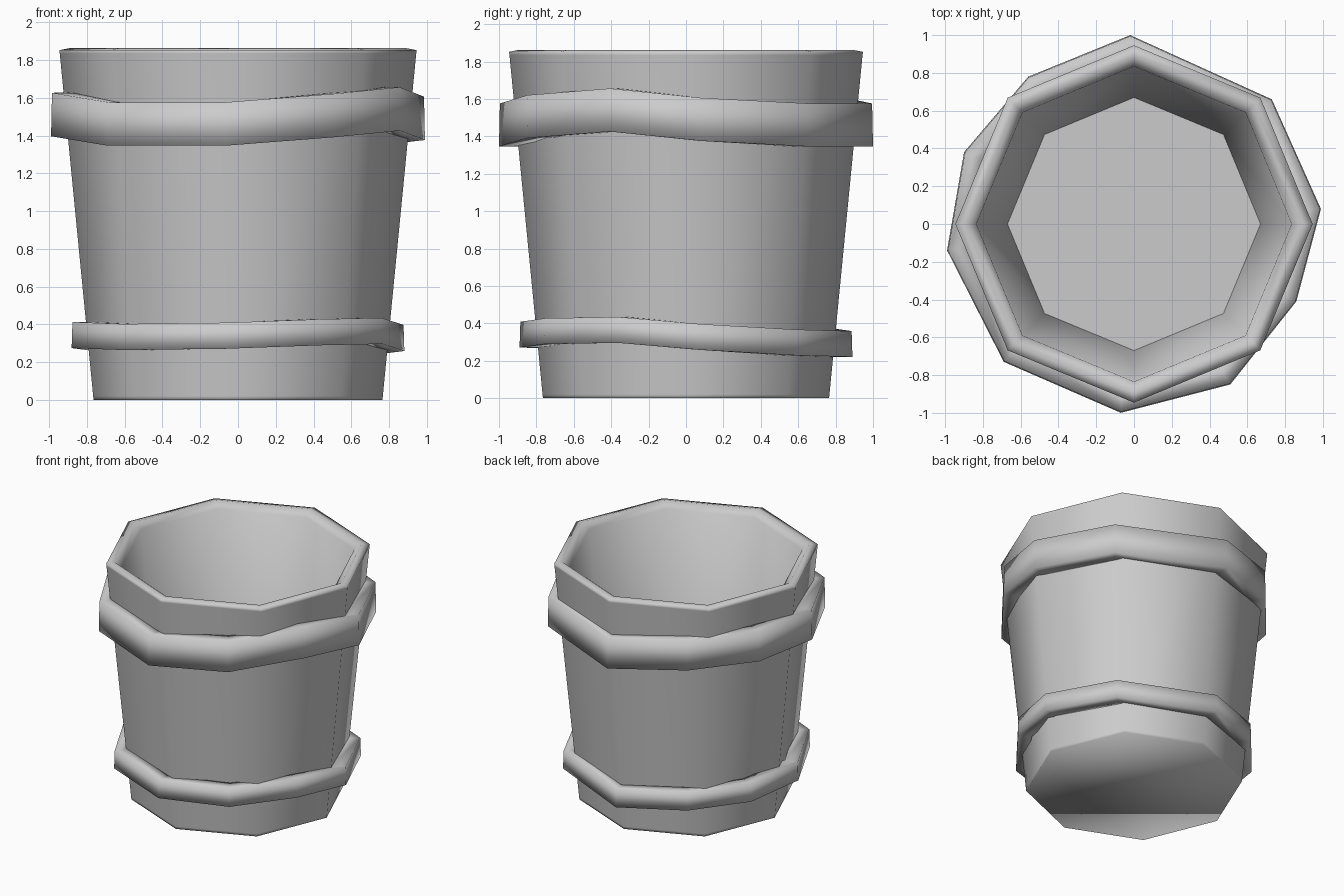
import bpy, bmesh
from math import cos, sin, tau

cube = bpy.data.objects.get("Cube")
if cube:
    bpy.data.objects.remove(cube, do_unlink=True)

SIDES = 8

grey = bpy.data.materials.new("plain_grey")
grey.use_nodes = True
grey.diffuse_color = (0.6, 0.6, 0.6, 1)
grey.node_tree.nodes["Principled BSDF"].inputs["Base Color"].default_value = (0.6, 0.6, 0.6, 1)


def finish(name, bm):
    """Turn a bmesh into a smooth-shaded, coloured object."""
    bmesh.ops.recalc_face_normals(bm, faces=bm.faces)
    for face in bm.faces:
        face.smooth = True
    mesh = bpy.data.meshes.new(name)
    bm.to_mesh(mesh)
    bm.free()
    mesh.materials.append(grey)
    obj = bpy.data.objects.new(name, mesh)
    bpy.context.collection.objects.link(obj)


def bridge(bm, a, b):
    """Join two closed loops of equal length with quads."""
    n = len(a)
    for i in range(n):
        j = (i + 1) % n
        bm.faces.new((a[i], a[j], b[j], b[i]))


def octagon(bm, radius, z):
    return [bm.verts.new((radius * cos(tau * i / SIDES), radius * sin(tau * i / SIDES), z))
            for i in range(SIDES)]


# Tapered body: outer wall with support loops, ridged rim, thick inner wall and floor
bm = bmesh.new()
profile = [(0.765, 0), (0.767, 0.02), (0.944, 1.835), (0.946, 1.852),
           (0.89, 1.863), (0.835, 1.82), (0.67, 0.09)]
loops = [octagon(bm, r, z) for r, z in profile]
for lower, upper in zip(loops, loops[1:]):
    bridge(bm, lower, upper)
bm.faces.new(loops[0])
floor = bm.faces.new(loops[-1])
# The inside floor meets the wall in a crisp edge
for edge in floor.edges:
    edge.smooth = False
finish("bucket_body", bm)

# Uneven hoop path: x, y and how far the band rises there
HOOP = [(-0.02, 1.0, 0), (0.73, 0.66, 0), (0.99, 0.08, 0.03), (0.86, -0.41, 0.08),
        (0.51, -0.85, 0.045), (-0.07, -1.0, 0), (-0.69, -0.73, 0), (-0.99, -0.14, 0.05),
        (-0.9, 0.38, 0.055), (-0.56, 0.78, 0.045)]


def hoop(name, base, height, scale, wave, tilt):
    """A wavy band with a rectangular section, wrapped around the body."""
    bm = bmesh.new()
    section = [(1, 0), (0.995, height), (0.88, height), (0.88, 0)]
    rings = [[bm.verts.new((x * scale * s, y * scale * s, base + rise * wave - tilt * y + up))
              for x, y, rise in HOOP] for s, up in section]
    for i in range(len(rings)):
        bridge(bm, rings[i], rings[(i + 1) % len(rings)])
    finish(name, bm)


hoop("upper_hoop", 1.346, 0.23, 1.0, 1.0, 0)
hoop("lower_hoop", 0.246, 0.138, 0.89, 0.5, 0.025)
